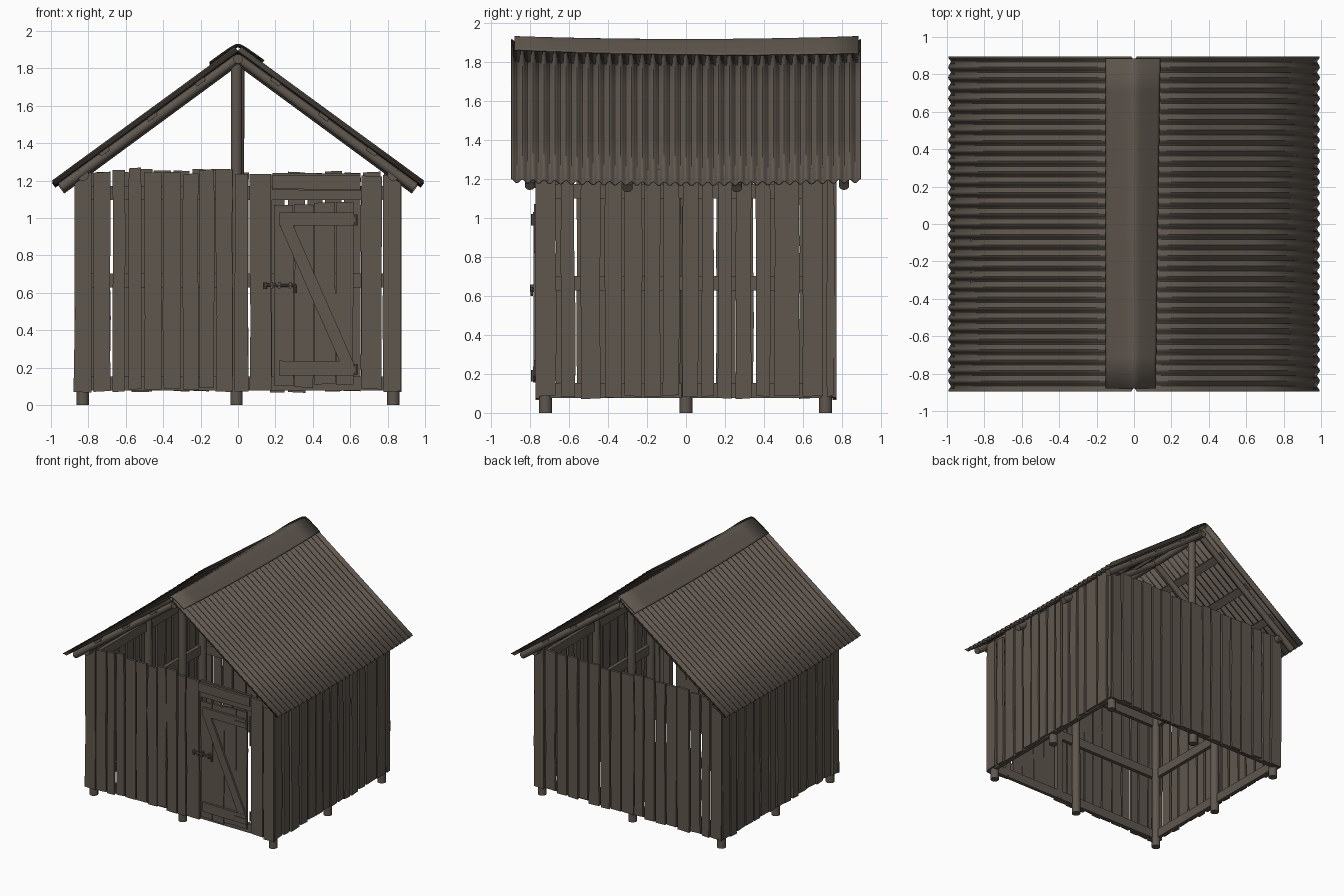
import bpy, bmesh, math, random
from mathutils import Vector

if "Cube" in bpy.data.objects:
    bpy.data.objects.remove(bpy.data.objects["Cube"])

random.seed(4)
mat = bpy.data.materials.new("weathered brown grey")
mat.diffuse_color = (0.115, 0.095, 0.077, 1)
mat.use_nodes = True
mat.node_tree.nodes["Principled BSDF"].inputs["Base Color"].default_value = mat.diffuse_color


def finish(name, bm, smooth=False):
    bmesh.ops.recalc_face_normals(bm, faces=bm.faces[:])
    me = bpy.data.meshes.new(name)
    bm.to_mesh(me)
    bm.free()
    me.materials.append(mat)
    ob = bpy.data.objects.new(name, me)
    bpy.context.collection.objects.link(ob)
    if smooth:
        bpy.context.view_layer.objects.active = ob
        ob.select_set(True)
        bpy.ops.object.shade_smooth_by_angle(angle=math.radians(50))
        ob.select_set(False)
    return ob


def loft(bm, rings):
    rings = [[bm.verts.new(p) for p in r] for r in rings]
    n = len(rings[0])
    for a, b in zip(rings, rings[1:]):
        for i in range(n):
            bm.faces.new((a[i], a[(i + 1) % n], b[(i + 1) % n], b[i]))
    bm.faces.new(rings[0])
    bm.faces.new(rings[-1])


def log(bm, p, q, r, r2=None, sides=12):
    p, q = Vector(p), Vector(q)
    d = (q - p).normalized()
    u = d.orthogonal().normalized()
    v = d.cross(u)
    ring = [(math.cos(2 * math.pi * i / sides), math.sin(2 * math.pi * i / sides)) for i in range(sides)]
    loft(bm, [[c + (u * a + v * b) * rad for a, b in ring] for c, rad in ((p, r), (q, r2 or r))])


def board(bm, p, q, width, thick, face):
    """Flat board from p to q whose broad side faces the given direction."""
    p, q, n = Vector(p), Vector(q), Vector(face).normalized()
    w = (q - p).cross(n).normalized() * width / 2
    n = n * thick / 2
    loft(bm, [[c - w - n, c + w - n, c + w + n, c - w + n] for c in (p, q)])


def plank(bm, place, u0, u1, z0, z1, d0, d1, wob=0.004):
    """Rough upright plank; place maps (along, out, up) to world space."""
    rings = []
    tilt = random.uniform(-0.006, 0.006)
    for k in range(4):
        t = k / 3
        a, b = u0 + random.uniform(-wob, wob), u1 + random.uniform(-wob, wob)
        z = z0 + (z1 - z0) * t
        s = tilt if k in (0, 3) else 0
        rings.append([place(a, d0, z), place(b, d0, z + s), place(b, d1, z + s), place(a, d1, z)])
    loft(bm, rings)


front = lambda u, d, z: (u, -d, z)
back = lambda u, d, z: (u, d, z)
right = lambda u, d, z: (d, u, z)
left = lambda u, d, z: (-d, u, z)


def wall(name, place, edges, gap, d0, d1, top=1.25):
    bm = bmesh.new()
    for a, b in zip(edges, edges[1:]):
        g = gap * random.uniform(0.3, 1.3)
        plank(bm, place, a + g / 2, b - g / 2, 0.08 + random.uniform(-0.012, 0.012),
              top + random.uniform(-0.018, 0.018), d0, d1)
    finish(name, bm)


def spread(a, b, n):
    return [a + (b - a) * i / n + (random.uniform(-0.01, 0.01) if 0 < i < n else 0) for i in range(n + 1)]


# Plank walls
wall("front_planks", front, [-.88, -.778, -.68, -.595, -.505, -.405, -.3, -.21, -.12, -.025, .06, .182],
     0.015, 0.752, 0.772, 1.252)
wall("front_planks_beside_door", front, [.655, .77, .872], 0.01, 0.752, 0.772, 1.24)
side = [-.775, -.655, -.555, -.425, -.32, -.22, -.125, -.025, .07, .152, .247, .345, .442, .59, .71, .77]
wall("right_planks", right, side, 0.022, 0.855, 0.875, 1.235)
wall("left_planks", left, spread(-.775, .77, 15), 0.022, 0.855, 0.875, 1.235)
wall("back_planks", back, spread(-.875, .875, 17), 0.018, 0.752, 0.772)

# Round posts, the gable pair reaching up to the ridge
bm = bmesh.new()
for x in (-.83, 0, .83):
    for y in (-.72, 0, .715):
        if x or y:
            top = 1.85 if x == 0 else 1.22
            lean = 0.015 if x == 0 and y > 0 else 0
            log(bm, (x - 0.008 * (x == 0), y, 0), (x - 0.008 * (x == 0) + lean, y, top), 0.034, 0.03)
finish("posts", bm, True)

# Rails behind the planks
bm = bmesh.new()
for place, length, d in ((front, .83, .738), (back, .83, .738), (right, .72, .84), (left, .72, .84)):
    for z in (0.115, 0.665, 1.135):
        end = 0.17 if place is front and z == 0.665 else length
        board(bm, place(-length, d, z), place(end, d, z), 0.075, 0.028, place(0, 1, 0))
finish("wall_rails", bm)

# Door jambs and header
bm = bmesh.new()
for x in (.155, .685):
    board(bm, (x, -.738, .09), (x, -.738, 1.17), 0.055, 0.03, (0, -1, 0))
board(bm, (.185, -.775, 1.192), (.655, -.775, 1.19), 0.075, 0.022, (0, -1, 0))
plank(bm, front, .185, .655, 1.15, 1.242, .745, .765, 0.002)
finish("door_frame", bm)

# Door leaf with braces
bm = bmesh.new()
for a, b in zip([.192, .302, .408, .522], [.297, .404, .518, .618]):
    plank(bm, front, a, b, 0.1 + random.uniform(-.012, .012), 1.085 + random.uniform(-.015, .012), .748, .766, .003)
finish("door_planks", bm)
bm = bmesh.new()
board(bm, (.22, -.775, .995), (.62, -.775, .995), 0.07, 0.018, (0, -1, 0))
board(bm, (.22, -.775, .198), (.62, -.775, .195), 0.078, 0.018, (0, -1, 0))
board(bm, (.255, -.774, .97), (.585, -.774, .22), 0.065, 0.016, (0, -1, 0))
finish("door_braces", bm)

# Hinges and latch
bm = bmesh.new()
for z in (.99, .19):
    board(bm, (.52, -.787, z), (.63, -.787, z), 0.03, 0.006, (0, -1, 0))
    log(bm, (.63, -.785, z - .03), (.63, -.785, z + .03), 0.01, sides=8)
    board(bm, (.655, -.775, z - .17 * (z > .5)), (.655, -.775, z + .08), 0.008, 0.006, (0, -1, 0))
finish("hinges", bm)
bm = bmesh.new()
log(bm, (.14, -.79, .642), (.31, -.79, .638), 0.008, sides=8)
log(bm, (.145, -.79, .62), (.145, -.79, .655), 0.009, sides=8)
log(bm, (.305, -.79, .60), (.305, -.79, .642), 0.007, sides=8)
for x in (.18, .22, .28):
    board(bm, (x, -.782, .622), (x, -.782, .658), 0.014, 0.03, (0, -1, 0))
finish("latch", bm)

# Roof geometry: s runs from ridge (0) to eave (1), n is the offset along the slope normal
RUN, DROP, PEAK = 0.985, 0.72, 1.91
L = math.hypot(RUN, DROP)


def sag(y):
    return -0.016 * max(0, 1 - (y / 0.9) ** 2)


def on_roof(sx, s, y, n):
    return Vector((sx * (RUN * s + DROP / L * n), y, PEAK - DROP * s + RUN / L * n + sag(y)))


# Rafters, battens, ridge and eave logs
bm = bmesh.new()
for sx in (-1, 1):
    for y in (-.8, -.3, .26, .81):
        log(bm, on_roof(sx, 0.02, y, -.042), on_roof(sx, 0.985, y, -.042), 0.024, 0.027, 10)
finish("rafters", bm, True)
bm = bmesh.new()
for sx in (-1, 1):
    for s in (0.22, 0.48, 0.74):
        for a, b in ((-.84, 0), (0, .84)):
            board(bm, on_roof(sx, s, a, -.026), on_roof(sx, s, b, -.026), 0.06, 0.02, (sx * DROP, 0, RUN))
finish("roof_battens", bm)
bm = bmesh.new()
for x in (-.83, .83):
    log(bm, (x, -.82, 1.23), (x, .82, 1.23), 0.032)
log(bm, (0, -.85, 1.85), (0, 0, 1.835), 0.026)
log(bm, (0, 0, 1.835), (0, .85, 1.85), 0.026)
finish("eave_and_ridge_logs", bm, True)


def grid_sheet(name, fn, nu, nv, thick):
    bm = bmesh.new()
    g = [[bm.verts.new(fn(i / nu, j / nv)) for j in range(nv + 1)] for i in range(nu + 1)]
    for i in range(nu):
        for j in range(nv):
            bm.faces.new((g[i][j], g[i + 1][j], g[i + 1][j + 1], g[i][j + 1]))
    ob = finish(name, bm, True)
    mod = ob.modifiers.new("thickness", "SOLIDIFY")
    mod.thickness = thick
    mod.offset = 0


# Corrugated sheets
WAVES = 32
for sx, name in ((-1, "left_roof_sheet"), (1, "right_roof_sheet")):
    grid_sheet(name, lambda u, v: on_roof(sx, 0.008 + 0.992 * v, -.895 + 1.79 * u,
               0.012 * math.cos(2 * math.pi * WAVES * u)), WAVES * 8, 3, 0.005)


# Bent ridge cap
def cap(u, v):
    x = -0.15 + u * (0.265 + 0.025 * v)
    y = -0.88 + 1.765 * v
    return (x, y, 1.946 - 0.731 * math.sqrt(x * x + 0.0005) + sag(y))


grid_sheet("ridge_cap", cap, 24, 10, 0.005)
